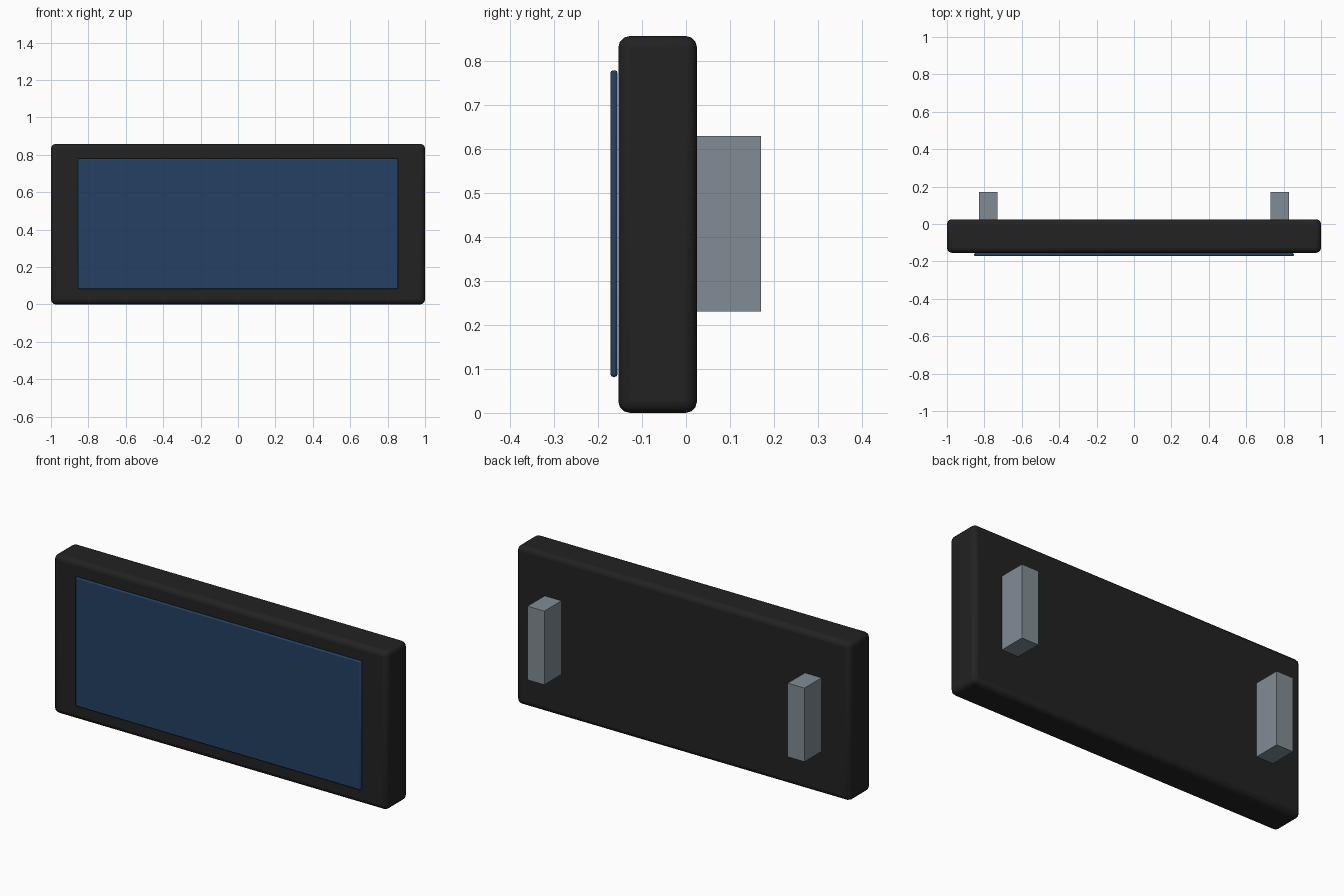
import bpy

if "Cube" in bpy.data.objects:
    bpy.data.objects.remove(bpy.data.objects["Cube"])


def material(name, rgb):
    m = bpy.data.materials.new(name)
    m.diffuse_color = (*rgb, 1.0)
    m.use_nodes = True
    m.node_tree.nodes["Principled BSDF"].inputs["Base Color"].default_value = m.diffuse_color
    return m


def box(name, lo, hi, mat, bevel=0.0, segments=3):
    """Box between two corners, with optional rounded edges."""
    bpy.ops.mesh.primitive_cube_add(
        size=1, location=[(a + b) / 2 for a, b in zip(lo, hi)])
    ob = bpy.context.object
    ob.name = name
    ob.scale = [b - a for a, b in zip(lo, hi)]
    bpy.ops.object.transform_apply(location=False, rotation=False, scale=True)
    ob.data.materials.append(mat)
    if bevel:
        mod = ob.modifiers.new("rounded_edges", 'BEVEL')
        mod.width = bevel
        mod.segments = segments
        bpy.ops.object.shade_smooth_by_angle()
    return ob


black = material("black_casing", (0.016, 0.016, 0.016))
blue = material("dark_blue_glass", (0.017, 0.053, 0.125))
grey = material("grey_metal", (0.22, 0.265, 0.295))

# Casing
box("casing", (-1, -0.154, 0), (1, 0.025, 0.858), black, 0.026)

# Screen panel standing just off the casing front
box("screen", (-0.855, -0.172, 0.082), (0.855, -0.156, 0.78), blue, 0.006, 2)

# Pair of wall brackets on the back
for side, label in ((-1, "left"), (1, "right")):
    x = side * 0.779
    box(label + "_bracket", (x - 0.05, 0.02, 0.231), (x + 0.05, 0.171, 0.63), grey)
